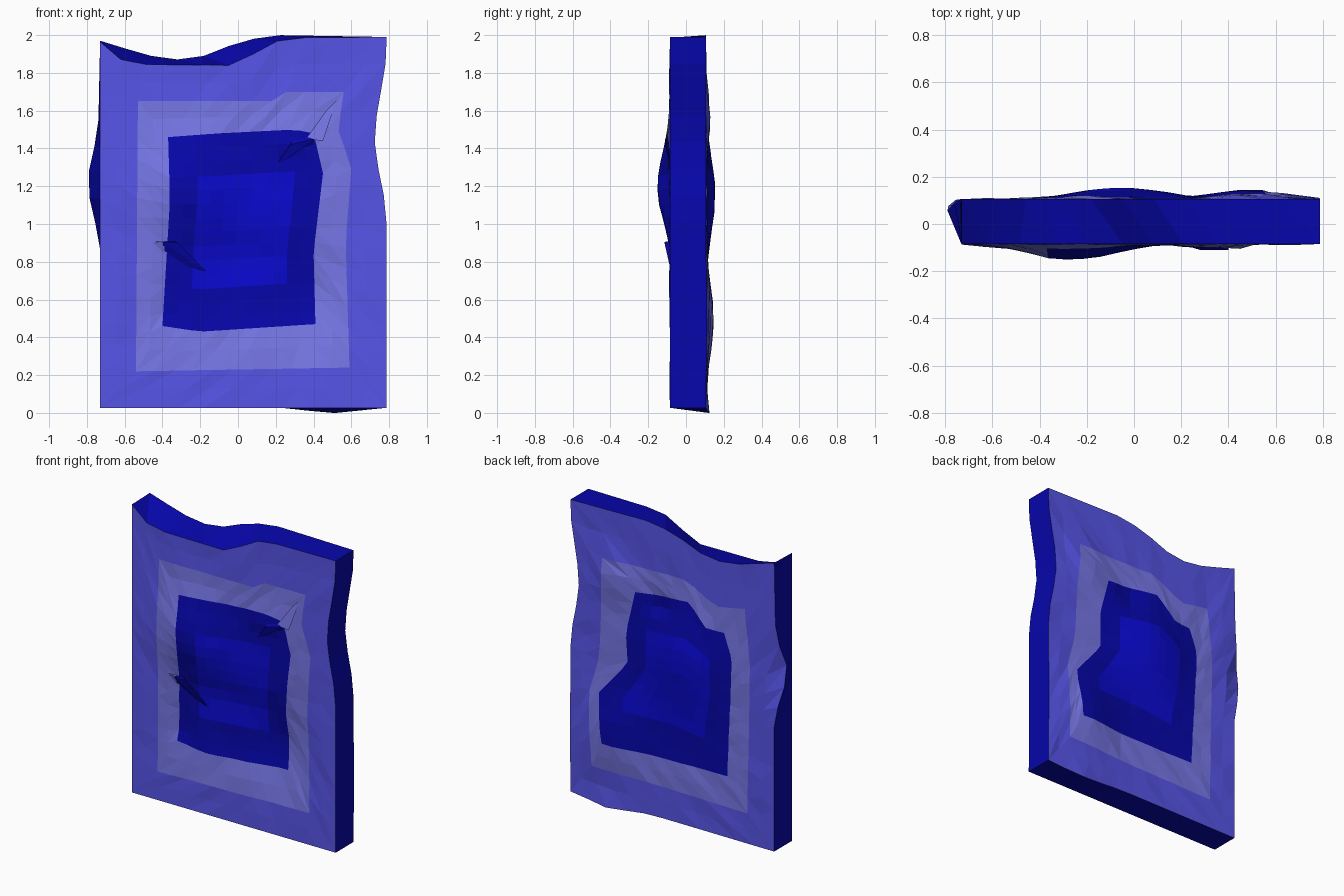
import bpy, bmesh, math, random
from mathutils import Vector

if "Cube" in bpy.data.objects:
    bpy.data.objects.remove(bpy.data.objects["Cube"])

random.seed(4)
NX, NZ = 11, 14          # segments along horizontal / vertical loop sides


def material(name, col):
    m = bpy.data.materials.new(name)
    m.diffuse_color = (*col, 1)
    m.use_nodes = True
    m.node_tree.nodes["Principled BSDF"].inputs["Base Color"].default_value = m.diffuse_color
    return m


MATS = [material("deep blue", (0.002, 0.002, 0.41)),
        material("violet blue", (0.095, 0.09, 0.80)),
        material("pale violet", (0.19, 0.19, 0.83)),
        material("bright blue", (0.003, 0.003, 0.66))]


def resample(pts, n):
    """n + 1 evenly spaced points along a polyline."""
    pts = [Vector(p) for p in pts]
    lens = [(b - a).length for a, b in zip(pts, pts[1:])]
    out = []
    for i in range(n + 1):
        d, k = sum(lens) * i / n, 0
        while k < len(lens) - 1 and d > lens[k]:
            d -= lens[k]
            k += 1
        out.append(pts[k].lerp(pts[k + 1], min(1, d / lens[k])))
    return out


def loop(corners, bottom=(), right=(), top=(), left=()):
    """Closed loop: bottom, right, top (right to left), left (downwards)."""
    out = []
    for i, (mid, n) in enumerate(zip((bottom, right, top, left), (NX, NZ, NX, NZ))):
        out += resample([corners[i], *mid, corners[(i + 1) % 4]], n)[:-1]
    return out


# outlines in (x, z): outer rim, middle band, centre panel
RIGHT_RIM = [(.785, 1.09), (.745, 1.28), (.72, 1.46), (.74, 1.62), (.78, 1.82)]
FRONT = [
    loop([(-.73, .027), (.787, .027), (.787, 1.99), (-.73, 1.965)], right=RIGHT_RIM,
         top=[(.24, 1.985), (-.03, 1.84), (-.59, 1.845)]),
    loop([(-.54, .22), (.59, .24), (.56, 1.70), (-.53, 1.65)],
         right=[(.57, .9), (.60, 1.3), (.53, 1.5)], top=[(.23, 1.70), (.18, 1.65)]),
    loop([(-.40, .46), (.41, .47), (.40, 1.48), (-.37, 1.46)], bottom=[(-.2, .43)],
         right=[(.40, .85), (.45, 1.27)], top=[(.3, 1.5), (-.1, 1.48)], left=[(-.36, 1.13)])]
BACK = [
    loop([(-.73, .027), (.787, .027), (.787, 1.99), (-.73, 1.97)],
         bottom=[(.2, .03), (.5, -.002)], right=RIGHT_RIM,
         top=[(.2, 2), (.02, 1.97), (-.18, 1.89), (-.33, 1.87), (-.46, 1.89), (-.6, 1.93)],
         left=[(-.74, 1.5), (-.79, 1.28), (-.785, 1.1), (-.73, .92)]),
    loop([(-.53, .23), (.62, .25), (.54, 1.67), (-.51, 1.6)],
         right=[(.64, .75), (.57, 1.0)], top=[(-.08, 1.68), (-.29, 1.56)],
         left=[(-.55, 1.25)]),
    loop([(-.38, .44), (.53, .43), (.30, 1.50), (-.36, 1.40)],
         right=[(.57, .75), (.36, 1.0), (.37, 1.22)],
         top=[(-.10, 1.54), (-.235, 1.40)], left=[(-.42, 1.24)])]

# dents and swellings: x, z, radius x, radius z, depth along y
FRONT_BUMPS = [(-.27, 1.2, .25, .24, -.068), (0, .84, .3, .10, .02),
               (0, .62, .34, .24, .03), (.36, .62, .19, .25, .045),
               (.3, 1.45, .12, .08, -.02),
               (-.36, .55, .06, .12, .02), (.1, .33, .06, .08, -.012)]
BACK_BUMPS = [(-.05, 1.15, .26, .28, .05), (.48, .5, .22, .28, .04),
              (-.79, 1.25, .09, .15, -.05), (.5, 0, .14, .1, .018),
              (.48, 1.55, .15, .15, .03), (.12, 1.45, .08, .08, -.03)]


def depth(p, base, bumps):
    return base + sum(a * math.exp(-((p.x - x) / rx) ** 2 - ((p.y - z) / rz) ** 2)
                      for x, z, rx, rz, a in bumps)


bm = bmesh.new()


def bridge(a, b, mat):
    n = len(a)
    for i in range(n):
        j = (i + 1) % n
        # split into triangles for the faceted look
        for tri in ((a[i], a[j], b[j]), (a[i], b[j], b[i])):
            bm.faces.new(tri).material_index = mat


def build_side(loops, base, bumps):
    def vert(p, jitter=0):
        y = depth(p, base, bumps) + random.uniform(-jitter, jitter)
        return bm.verts.new((p.x, y, p.y))

    def mix(a, b):
        return [p.lerp(q, .5) for p, q in zip(a, b)]

    rim, band, panel = loops
    rings = [[vert(p, j) for p in pts] for pts, j in
             ((rim, 0), (mix(rim, band), .005), (band, .003),
              (mix(band, panel), .004), (panel, .003))]
    for k, mat in enumerate((1, 1, 2, 2)):
        bridge(rings[k], rings[k + 1], mat)

    # centre panel filled as a grid blended from its four sides
    inner = rings[-1]
    total = len(panel)
    bot = list(range(NX + 1))
    rgt = list(range(NX, NX + NZ + 1))
    top = list(range(2 * NX + NZ, NX + NZ - 1, -1))
    lft = [i % total for i in range(total, 2 * NX + NZ - 1, -1)]
    grid = {}
    for i in range(NX + 1):
        for j in range(NZ + 1):
            u, v = i / NX, j / NZ
            edge = (bot[i] if j == 0 else top[i] if j == NZ else
                    lft[j] if i == 0 else rgt[j] if i == NX else None)
            if edge is not None:
                grid[i, j] = inner[edge]
                continue
            P = panel
            p = (P[bot[i]] * (1 - v) + P[top[i]] * v + P[lft[j]] * (1 - u) + P[rgt[j]] * u
                 - P[bot[0]] * (1 - u) * (1 - v) - P[bot[NX]] * u * (1 - v)
                 - P[top[0]] * (1 - u) * v - P[top[NX]] * u * v)
            grid[i, j] = vert(p, .002)
    # bright core inside a deep blue frame
    for i in range(NX):
        for j in range(NZ):
            core = 2 <= i < NX - 2 and 3 <= j < NZ - 3
            bm.faces.new((grid[i, j], grid[i + 1, j], grid[i + 1, j + 1],
                          grid[i, j + 1])).material_index = 3 if core else 0
    return rings[0]


# slab: both faces joined by the deep blue edge
front_rim = build_side(FRONT, -.085, FRONT_BUMPS)
back_rim = build_side(BACK, .105, BACK_BUMPS)
bridge(front_rim, back_rim, 0)
bmesh.ops.recalc_face_normals(bm, faces=bm.faces)


def finish(name, b):
    me = bpy.data.meshes.new(name)
    b.to_mesh(me)
    b.free()
    for m in MATS:
        me.materials.append(m)
    ob = bpy.data.objects.new(name, me)
    bpy.context.collection.objects.link(ob)


finish("crumpled_slab", bm)


# small overhanging creases on the front
def crease(name, pts, mat):
    b = bmesh.new()
    bmesh.ops.convex_hull(b, input=[b.verts.new(p) for p in pts])
    for f in b.faces:
        f.material_index = mat
    finish(name, b)


crease("left_crease", [(-.40, -.11, .905), (-.32, -.115, .905), (-.17, -.08, .75),
                       (-.38, -.06, .80), (-.36, -.06, .91)], 0)
crease("left_crease_tip", [(-.45, -.095, .905), (-.39, -.11, .907), (-.39, -.07, .80),
                           (-.40, -.07, .91)], 2)
crease("upper_crease", [(.20, -.085, 1.31), (.28, -.11, 1.42), (.40, -.11, 1.45),
                        (.40, -.08, 1.40), (.3, -.08, 1.48)], 0)
crease("upper_crease_tip", [(.36, -.10, 1.45), (.45, -.105, 1.44), (.52, -.085, 1.65),
                            (.40, -.08, 1.53)], 2)
